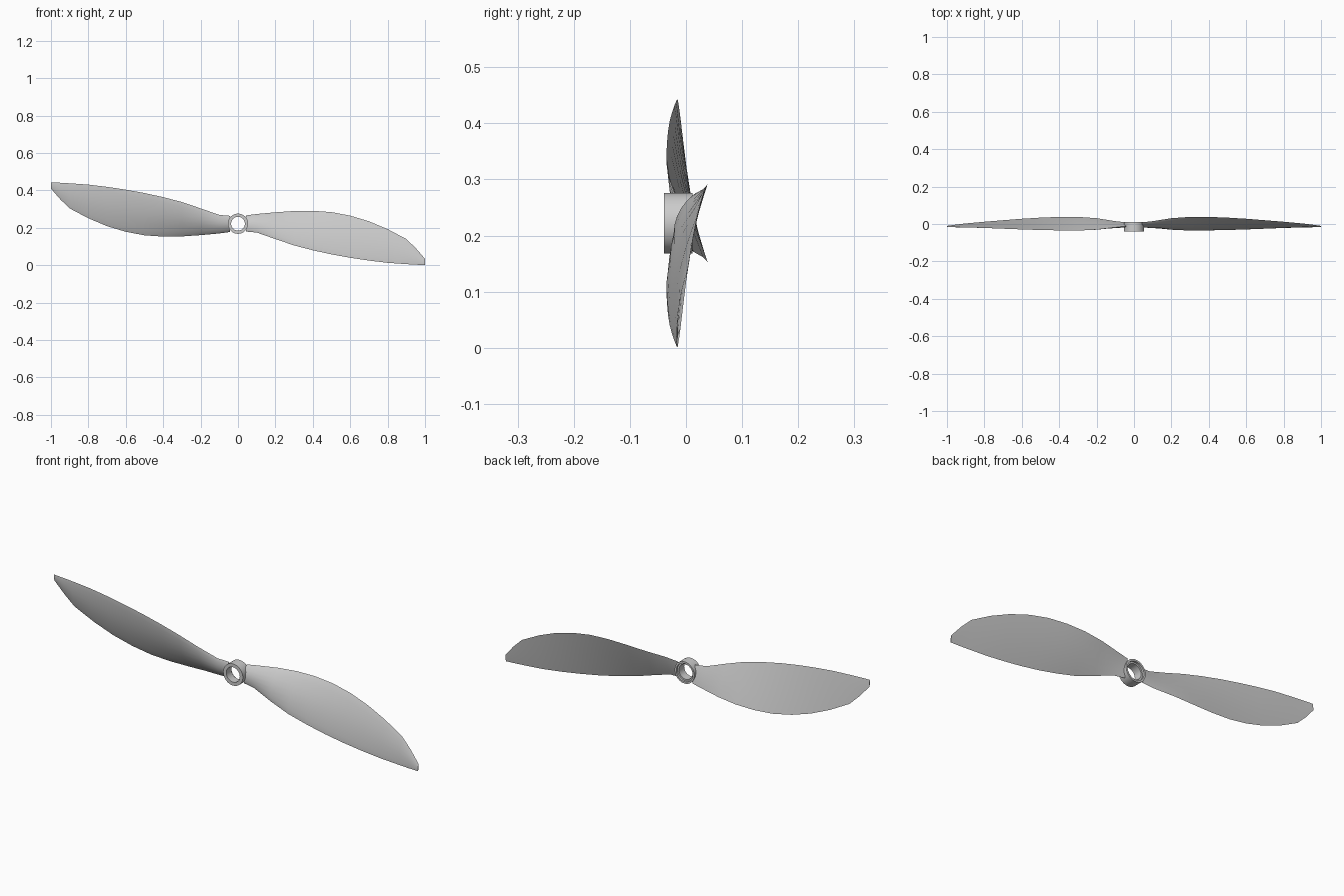
import bpy, bmesh, math
from mathutils import Vector, Matrix

if "Cube" in bpy.data.objects:
    bpy.data.objects.remove(bpy.data.objects["Cube"])

CZ = 0.222  # height of the shaft axis

# blade stations: x, lower edge z, lower edge y, upper edge z, upper edge y, thickness
STATIONS = [
    (0.042, 0.180, -0.011, 0.266, 0.009, 0.016),
    (0.10, 0.175, -0.018, 0.274, 0.015, 0.017),
    (0.20, 0.140, -0.030, 0.283, 0.031, 0.017),
    (0.30, 0.106, -0.035, 0.290, 0.038, 0.016),
    (0.40, 0.080, -0.034, 0.291, 0.038, 0.015),
    (0.50, 0.058, -0.032, 0.284, 0.034, 0.013),
    (0.60, 0.040, -0.029, 0.265, 0.028, 0.011),
    (0.70, 0.025, -0.025, 0.235, 0.020, 0.010),
    (0.80, 0.013, -0.021, 0.193, 0.012, 0.008),
    (0.90, 0.006, -0.018, 0.140, 0.003, 0.006),
    (0.95, 0.003, -0.017, 0.092, -0.003, 0.005),
    (1.00, 0.001, -0.015, 0.034, -0.010, 0.003),
]
FRONT = [0.0, 0.04, 0.12, 0.25, 0.4, 0.55, 0.7, 0.85, 0.95, 1.0]
BACK = [0.9, 0.7, 0.5, 0.3, 0.1]


def section(x, z0, y0, z1, y1, t):
    """Airfoil: convex front face, nearly flat back face."""
    lo, hi = Vector((x, y0, z0 - CZ)), Vector((x, y1, z1 - CZ))
    chord = hi - lo
    n = Vector((0, -chord.z, chord.y)).normalized()
    bulge = lambda u: math.sin(math.pi * u) ** 0.8 if 0 < u < 1 else 0
    pts = [lo + chord * u + n * t * bulge(u) for u in FRONT]
    pts += [lo + chord * u - n * t * 0.12 * bulge(u) for u in BACK]
    return pts


def finish(name, bm):
    bmesh.ops.recalc_face_normals(bm, faces=bm.faces)
    me = bpy.data.meshes.new(name)
    bm.to_mesh(me)
    bm.free()
    ob = bpy.data.objects.new(name, me)
    bpy.context.collection.objects.link(ob)
    ob.location.z = CZ
    bpy.ops.object.select_all(action='DESELECT')
    ob.select_set(True)
    bpy.context.view_layer.objects.active = ob
    bpy.ops.object.shade_smooth_by_angle(angle=math.radians(35))
    return ob


def bridge(bm, a, b):
    n = len(a)
    for i in range(n):
        j = (i + 1) % n
        bm.faces.new((a[i], a[j], b[j], b[i]))


# two twisted blades, half a turn apart about the shaft
for name, turn in (("right_blade", 0), ("left_blade", math.pi)):
    bm = bmesh.new()
    rings = [[bm.verts.new(p) for p in section(*s)] for s in STATIONS]
    for a, b in zip(rings, rings[1:]):
        bridge(bm, a, b)
    bm.faces.new(rings[0])
    bm.faces.new(rings[-1])
    bm.transform(Matrix.Rotation(turn, 4, 'Y'))
    finish(name, bm)

# hub: lathed ring with a counterbore at the back
PROFILE = [(0.037, -0.039), (0.054, -0.039), (0.054, 0.012),
           (0.045, 0.012), (0.045, 0.002), (0.037, 0.002)]
SIDES = 48
bm = bmesh.new()
loops = []
for k in range(SIDES):
    a = 2 * math.pi * k / SIDES
    loops.append([bm.verts.new((r * math.cos(a), y, r * math.sin(a))) for r, y in PROFILE])
for k in range(SIDES):
    bridge(bm, loops[k], loops[(k + 1) % SIDES])
finish("hub", bm)
